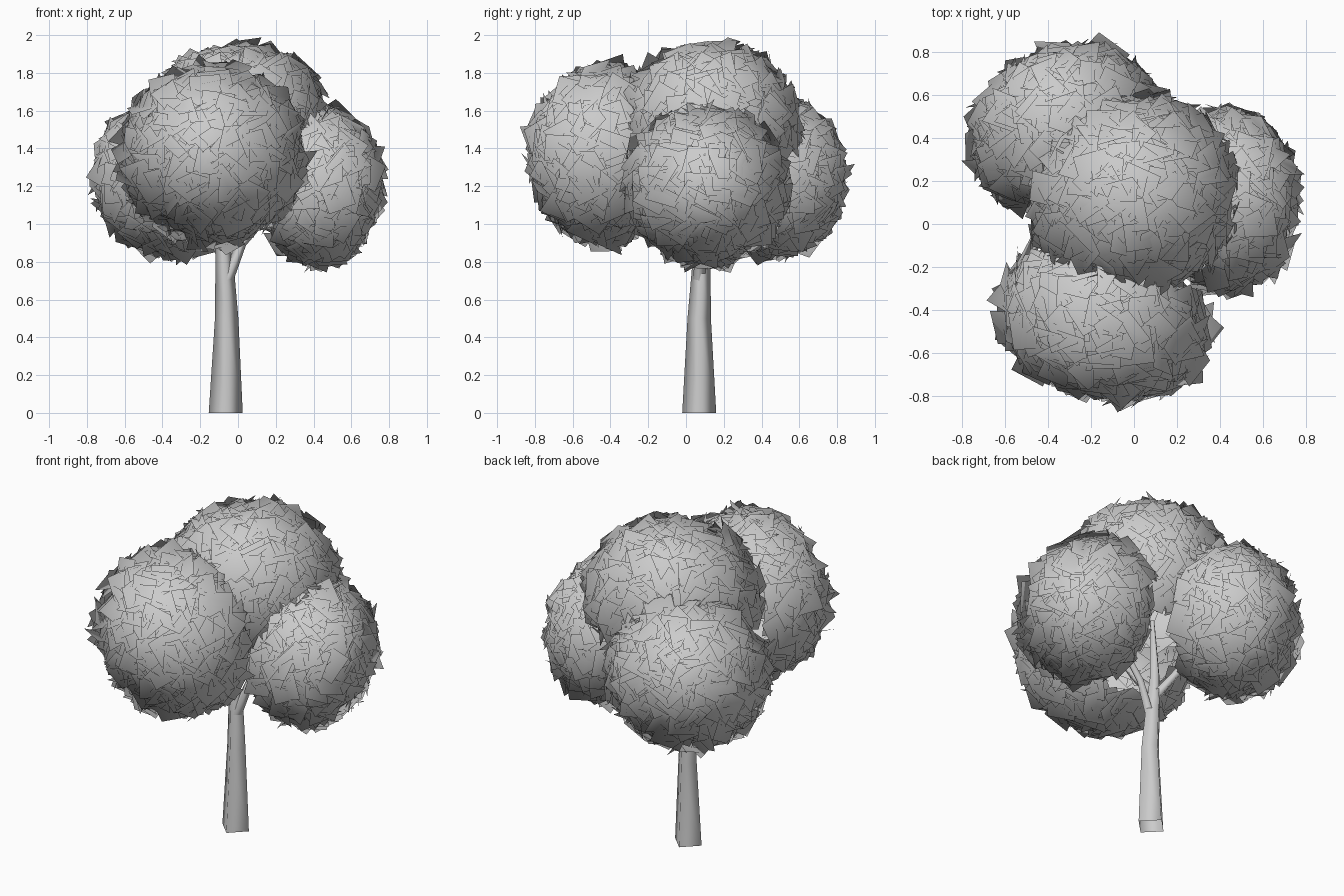
import bpy, math, random
from mathutils import Vector, Matrix

if "Cube" in bpy.data.objects:
    bpy.data.objects.remove(bpy.data.objects["Cube"])

random.seed(7)
CROWN = Vector((-0.03, 0.08, 1.36))


def new_object(name, verts, faces):
    mesh = bpy.data.meshes.new(name)
    mesh.from_pydata(verts, [], faces)
    mesh.update()
    obj = bpy.data.objects.new(name, mesh)
    bpy.context.collection.objects.link(obj)
    obj.data.shade_smooth()
    return obj


def limb(name, path, sides=4):
    """Tapered open-bottomed tube through (x, y, z, radius) points."""
    verts, faces = [], []
    pts = [Vector(p[:3]) for p in path]
    for i, p in enumerate(path):
        d = (pts[min(i + 1, len(pts) - 1)] - pts[max(i - 1, 0)]).normalized()
        if p[2] == 0:
            d = Vector((0, 0, 1))
        w = d.cross(Vector((1, 0, 0))).normalized()
        u = w.cross(d)
        for k in range(sides):
            a = 2 * math.pi * k / sides
            verts.append(pts[i] + p[3] * (u * math.cos(a) - w * math.sin(a)))
    for i in range(len(path) - 1):
        for k in range(sides):
            n = (k + 1) % sides
            faces.append((i * sides + k, i * sides + n,
                          (i + 1) * sides + n, (i + 1) * sides + k))
    return new_object(name, verts, faces)


def foliage(name, center, radii, angle, count):
    """Shell of square leaf cards over a turned ellipsoid, open to the crown's middle."""
    c, turn = Vector(center), Matrix.Rotation(math.radians(angle), 3, 'Z')
    inward = (CROWN - c).normalized()
    verts, faces, normals = [], [], []
    for i in range(count):
        # even spiral spread over the ball
        z = 1 - 2 * (i + 0.5) / count
        t = i * 2.39996 + random.uniform(-0.15, 0.15)
        r = math.sqrt(1 - z * z)
        s = Vector((r * math.cos(t), r * math.sin(t), z))
        depth = random.uniform(0.83, 0.93)
        pos = c + turn @ Vector([s[k] * radii[k] * depth for k in range(3)])
        out = (turn @ Vector([s[k] / radii[k] for k in range(3)])).normalized()
        if out.dot(inward) > 0.6:
            continue
        # tilt each card off the surface and spin it
        tilt = Vector([random.uniform(-0.6, 0.6) for _ in range(3)])
        n = (out + tilt).normalized()
        u = n.orthogonal().normalized()
        u.rotate(Matrix.Rotation(random.uniform(0, 2 * math.pi), 3, n))
        w = n.cross(u)
        h = random.uniform(0.065, 0.09)
        b = len(verts)
        for a, e in ((-1, -1), (1, -1), (1, 1), (-1, 1)):
            v = pos + (u * a + w * e) * h
            verts.append(v)
            normals.append((v - c).normalized())
        faces.append((b, b + 1, b + 2, b + 3))
    obj = new_object(name, verts, faces)
    # soft ball-like shading across the cards
    obj.data.normals_split_custom_set_from_vertices(normals)
    return obj


# square trunk, corners on the axes
limb("trunk", [(-0.065, 0.07, 0, 0.09), (-0.06, 0.07, 0.5, 0.062),
               (-0.07, 0.08, 0.75, 0.05), (-0.085, 0.08, 0.95, 0.036),
               (-0.05, 0.1, 1.3, 0.015)])

# branches reaching into each leaf cluster
limb("branch_right", [(-0.06, 0.07, 0.7, 0.034), (0.02, 0.08, 0.9, 0.026),
                      (0.2, 0.1, 1.1, 0.018), (0.36, 0.1, 1.3, 0.008)])
limb("branch_front", [(-0.08, 0.08, 0.86, 0.032), (-0.09, -0.08, 1.02, 0.024),
                      (-0.13, -0.36, 1.35, 0.008)])
limb("branch_back", [(-0.08, 0.08, 0.83, 0.032), (-0.16, 0.2, 0.98, 0.024),
                     (-0.3, 0.4, 1.25, 0.008)])

# leaf clusters
foliage("leaves_top", (0.0, 0.13, 1.53), (0.52, 0.48, 0.44), 25, 720)
foliage("leaves_front", (-0.14, -0.43, 1.37), (0.52, 0.39, 0.49), -20, 720)
foliage("leaves_right", (0.43, 0.11, 1.2), (0.33, 0.44, 0.43), 0, 600)
foliage("leaves_back_left", (-0.33, 0.45, 1.25), (0.47, 0.37, 0.44), 30, 660)
